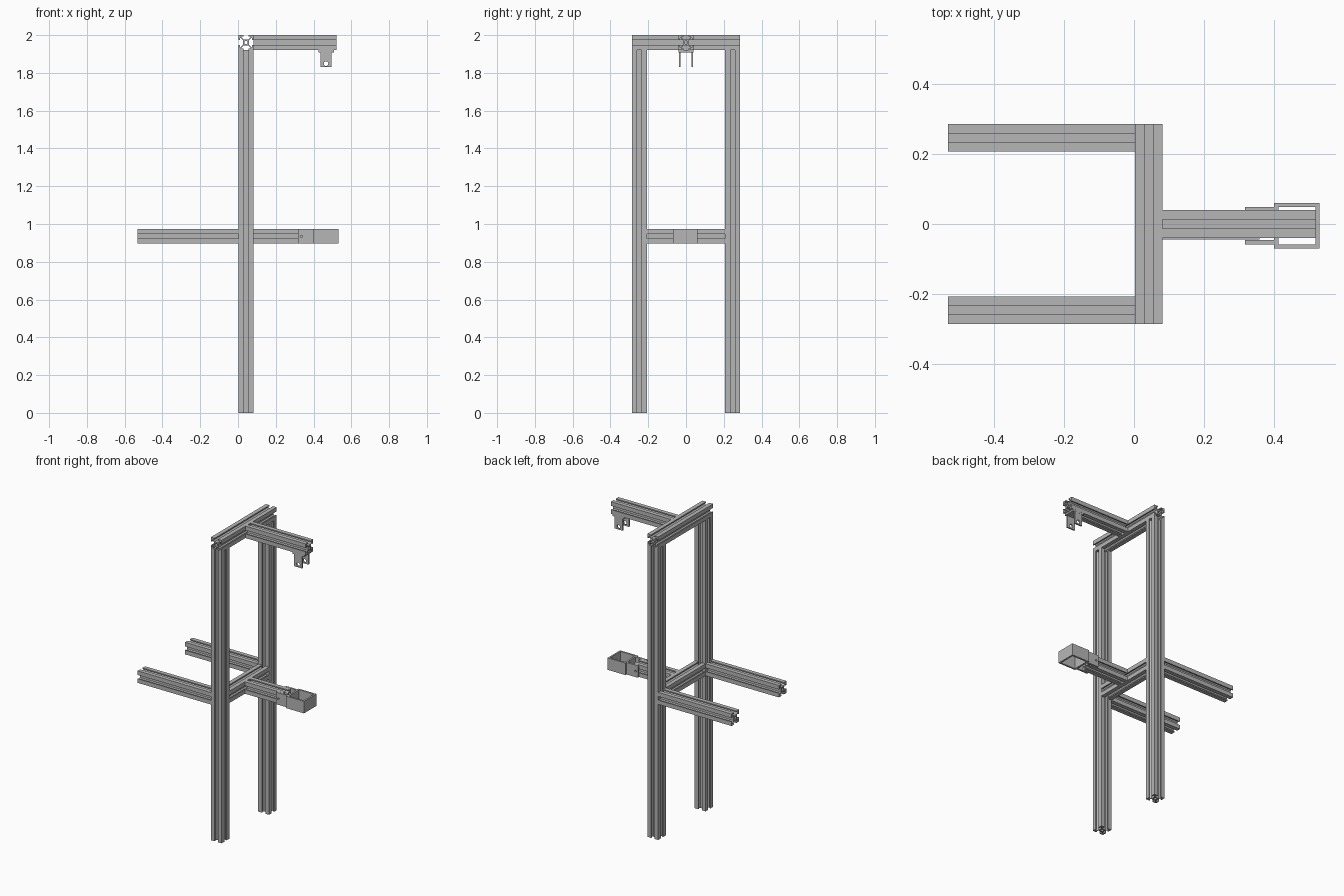
import bpy, bmesh, math

if "Cube" in bpy.data.objects:
    bpy.data.objects.remove(bpy.data.objects["Cube"])

metal = bpy.data.materials.new("brushed grey")
metal.use_nodes = True
GREY = (0.47, 0.47, 0.47, 1)
metal.diffuse_color = GREY
metal.node_tree.nodes["Principled BSDF"].inputs["Base Color"].default_value = GREY


def prism(name, loops, axis, start, end):
    """Extrude an outline (first loop) with holes (other loops) along an axis."""
    place = {
        "x": lambda u, v, w: (w, u, v),
        "y": lambda u, v, w: (u, w, v),
        "z": lambda u, v, w: (u, v, w),
    }[axis]
    bm = bmesh.new()
    edges = []
    for loop in loops:
        vs = [bm.verts.new(place(u, v, start)) for u, v in loop]
        edges += [bm.edges.new((vs[i - 1], vs[i])) for i in range(len(vs))]
    bmesh.ops.triangle_fill(bm, edges=edges, use_beauty=True)
    result = bmesh.ops.extrude_face_region(bm, geom=bm.faces[:])
    moved = [g for g in result["geom"] if isinstance(g, bmesh.types.BMVert)]
    bmesh.ops.translate(bm, verts=moved, vec=place(0, 0, end - start))
    # The extrusion drops its source faces, so close the starting end if needed
    boundary = [e for e in bm.edges if e.is_boundary]
    if boundary:
        bmesh.ops.triangle_fill(bm, edges=boundary, use_beauty=True)
    bmesh.ops.recalc_face_normals(bm, faces=bm.faces[:])
    mesh = bpy.data.meshes.new(name)
    bm.to_mesh(mesh)
    bm.free()
    mesh.materials.append(metal)
    obj = bpy.data.objects.new(name, mesh)
    bpy.context.collection.objects.link(obj)
    return obj


def rect(u0, u1, v0, v1):
    return [(u0, v0), (u1, v0), (u1, v1), (u0, v1)]


def circle(u, v, r, n=20):
    return [(u + r * math.cos(math.tau * i / n), v + r * math.sin(math.tau * i / n))
            for i in range(n)]


# Slotted extrusion section: one eighth, mirrored over the diagonal, turned four times
H = 0.0395
EIGHTH = [(0.0125, 0.0165), (0.025, 0.0295), (0.025, 0.032), (0.0125, 0.032), (0.0125, H)]


def slotted(u, v):
    quarter = EIGHTH + [(H, H)] + [(b, a) for a, b in reversed(EIGHTH)]
    outline = []
    for _ in range(4):
        outline += [(u + a, v + b) for a, b in quarter]
        quarter = [(b, -a) for a, b in quarter]
    return [outline, circle(u, v, 0.009)]


BAR_X = 0.042        # centre of the upright frame
SIDE_Y = 0.247       # centre of each upright
MID_Z = 0.935        # centre height of the middle bars
TOP_Z = 2 - H
FRONT = BAR_X + H
BACK = BAR_X - H
ARM_Y = -0.005       # the lower arm sits slightly off centre

# Uprights and rearward rails
for side, s in (("left", 1), ("right", -1)):
    prism(f"{side}_upright", slotted(BAR_X, s * SIDE_Y), "z", 0, TOP_Z - H)
    prism(f"{side}_rail", slotted(s * SIDE_Y, MID_Z), "x", -0.533, BACK)

# Crossbars and forward arms
prism("top_crossbar", slotted(BAR_X, TOP_Z), "y", -SIDE_Y - H, SIDE_Y + H)
prism("middle_crossbar", slotted(BAR_X, MID_Z), "y", -SIDE_Y + H, SIDE_Y - H)
prism("top_arm", slotted(0, TOP_Z), "x", FRONT, 0.521)
prism("lower_arm", slotted(ARM_Y, MID_Z), "x", FRONT, 0.36)

# Hanging bracket below the top arm
UNDER = TOP_Z - H
prism("bracket_base", [rect(0.427, 0.508, -0.039, 0.039)], "z", UNDER - 0.012, UNDER)
for side, s in (("left", 1), ("right", -1)):
    prism(f"{side}_bracket_lug",
          [rect(0.437, 0.494, 1.83, UNDER - 0.012), circle(0.466, 1.849, 0.012)],
          "y", s * 0.028, s * 0.038)

# Open square holder clamped to the lower arm
prism("holder_frame",
      [rect(0.401, 0.531, ARM_Y - 0.065, ARM_Y + 0.065),
       rect(0.413, 0.52, ARM_Y - 0.053, ARM_Y + 0.053)],
      "z", MID_Z - H, MID_Z + H)
for side, s in (("left", 1), ("right", -1)):
    prism(f"{side}_holder_plate",
          [rect(0.318, 0.402, MID_Z - H, MID_Z + H), circle(0.335, MID_Z, 0.006)],
          "y", ARM_Y + s * 0.0405, ARM_Y + s * 0.0535)
